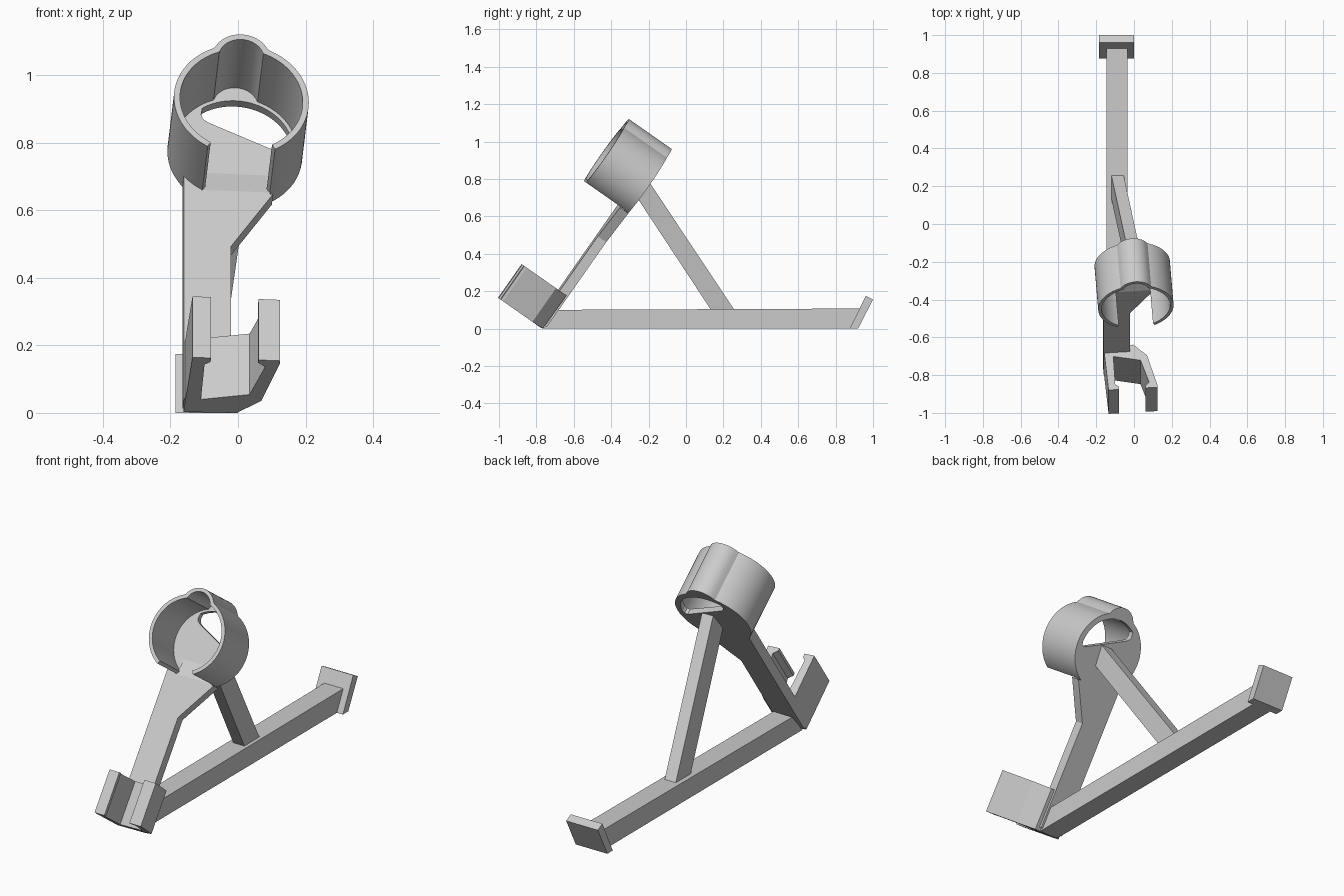
import bpy, bmesh
from math import sin, cos, sqrt, radians, atan2
from mathutils import Vector

cube = bpy.data.objects.get("Cube")
if cube:
    bpy.data.objects.remove(cube, do_unlink=True)

grey = bpy.data.materials.new("plain_grey")
grey.use_nodes = True
COLOUR = (0.6, 0.6, 0.6, 1)
grey.diffuse_color = COLOUR
grey.node_tree.nodes["Principled BSDF"].inputs["Base Color"].default_value = COLOUR

# Tilted frame shared by cup, arm and clip: across, up the arm, depth to the back
TILT, YAW = radians(55), 0.07
ORIGIN = Vector((0.01, -0.54, 0.785))
UP = Vector((0, cos(TILT), sin(TILT)))
BACK = Vector((0, sin(TILT), -cos(TILT)))
ACROSS = (Vector((1, 0, 0)) + YAW * BACK).normalized()
DEPTH = (BACK - YAW * Vector((1, 0, 0))).normalized()


def tilted(w, u, d):
    p = ORIGIN + ACROSS * w + UP * u + DEPTH * d
    p.z = max(p.z, 0)
    return p


def upright(y, z, x):
    return Vector((x, y, z))


def prism(name, profile, lo, hi, place, smooth=False):
    """Extrude a 2D profile from lo to hi, placed by a mapping function."""
    bm = bmesh.new()
    a = [bm.verts.new(place(p, q, lo)) for p, q in profile]
    b = [bm.verts.new(place(p, q, hi)) for p, q in profile]
    bm.faces.new(a)
    bm.faces.new(b[::-1])
    n = len(profile)
    for i in range(n):
        j = (i + 1) % n
        bm.faces.new((a[j], a[i], b[i], b[j]))
    bmesh.ops.recalc_face_normals(bm, faces=bm.faces)
    mesh = bpy.data.meshes.new(name)
    bm.to_mesh(mesh)
    bm.free()
    mesh.materials.append(grey)
    obj = bpy.data.objects.new(name, mesh)
    bpy.context.collection.objects.link(obj)
    if smooth:
        smooth_by_angle(obj)
    return obj


def smooth_by_angle(obj):
    bpy.ops.object.select_all(action='DESELECT')
    obj.select_set(True)
    bpy.context.view_layer.objects.active = obj
    bpy.ops.object.shade_smooth_by_angle(angle=radians(25))


# Cup outline: a circle with a smaller round bump at its top
RADIUS, WALL, CENTRE = 0.2, 0.018, 0.173
BUMP_R, BUMP_UP = 0.086, 0.15


def cup_point(angle, inset=0.0):
    r, k = RADIUS - inset, BUMP_R - inset
    under = k * k - (BUMP_UP * sin(angle)) ** 2
    if under > 0 and cos(angle) > 0:
        r = max(r, BUMP_UP * cos(angle) + sqrt(under))
    return r * sin(angle), CENTRE + r * cos(angle)


sweep = [radians(a) for a in range(-150, 151, 3)]
wall = [cup_point(a) for a in sweep] + [cup_point(a, WALL) for a in reversed(sweep)]
prism("cup_wall", wall, 0, 0.25, tilted, smooth=True)

# Cup floor with a half-moon opening
outline = [cup_point(radians(a)) for a in range(-180, 180, 3)]
floor = prism("cup_floor", outline, 0.25, 0.28, tilted)
HOLE_R = 0.171
start, end = atan2(-0.095, 0.135), atan2(0.17, 0.0)
moon = []
for i in range(33):
    a = start + (end - start) * i / 32
    moon.append((HOLE_R * sin(a), CENTRE + HOLE_R * cos(a)))
moon += [(0.165, CENTRE - 0.014), (0.15, CENTRE - 0.018), (0.135, CENTRE - 0.012),
         (-0.08, CENTRE + 0.088), (-0.096, CENTRE + 0.1), (-0.102, CENTRE + 0.115)]
cutter = prism("opening_cutter", moon, 0.2, 0.33, tilted)
cutter.hide_render = True
cut = floor.modifiers.new("opening", 'BOOLEAN')
cut.operation = 'DIFFERENCE'
cut.solver = 'EXACT'
cut.object = cutter
bpy.context.view_layer.objects.active = floor
bpy.ops.object.modifier_apply(modifier="opening")
bpy.data.objects.remove(cutter, do_unlink=True)
smooth_by_angle(floor)

# Sloping arm that flares to meet the cup, with a ramp down to the cup floor
arm = [(-0.155, -0.755), (-0.015, -0.755), (-0.015, -0.2), (0.11, -0.005),
       (-0.1, -0.002), (-0.155, 0.05)]
prism("arm", arm, 0.225, 0.28, tilted)
prism("arm_ramp", [(-0.01, 0.225), (0.0, 0.225), (0.085, 0.252), (-0.01, 0.252)],
      -0.1, 0.1, lambda u, d, w: tilted(w, u, d))

# Open clip with two hooked prongs at the foot of the arm
clip = [(-0.146, -0.015), (-0.153, 0.268), (0.005, 0.268), (0.073, 0.195),
        (0.114, 0.0), (0.114, -0.015), (0.05, -0.015), (0.05, 0.0), (0.072, 0.02),
        (0.036, 0.165), (-0.106, 0.2), (-0.108, 0.02), (-0.091, 0.005), (-0.091, -0.015)]
prism("clip", clip, -0.775, -0.555, lambda w, d, u: tilted(w, u, d))

# Base bar, slanted end foot and leaning strut
prism("base_bar", [(-0.765, 0), (0.88, 0), (0.93, 0.107), (-0.68, 0.1)],
      -0.145, -0.035, upright)
prism("end_foot", [(0.875, 0), (0.92, 0), (1.0, 0.155), (0.962, 0.175)],
      -0.185, 0.0, upright)
prism("strut", [(0.14, 0.09), (0.265, 0.09), (-0.197, 0.785), (-0.268, 0.71)],
      -0.12, -0.055, lambda y, z, x: upright(y, z, x + 0.145 * (z - 0.1)))
